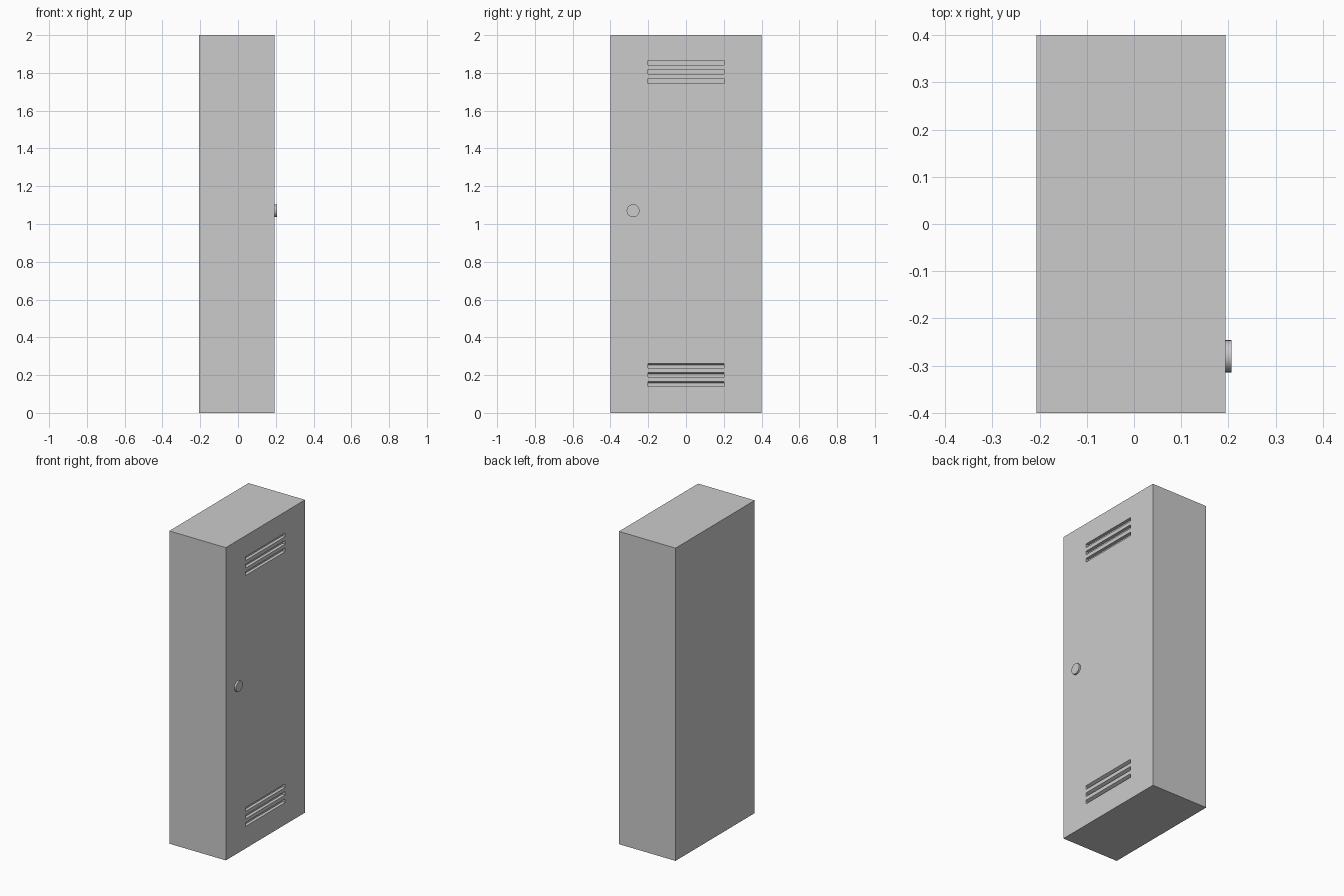
import bpy, bmesh, math

if "Cube" in bpy.data.objects:
    bpy.data.objects.remove(bpy.data.objects["Cube"])

X0, X1 = -0.206, 0.194
DEPTH = 0.02


def mesh_object(name, bm):
    bmesh.ops.recalc_face_normals(bm, faces=bm.faces[:])
    me = bpy.data.meshes.new(name)
    bm.to_mesh(me)
    bm.free()
    ob = bpy.data.objects.new(name, me)
    bpy.context.collection.objects.link(ob)
    return ob


def add_prism(bm, profile, y0, y1):
    # extrude an x,z profile along y
    face = bm.faces.new([bm.verts.new((x, y0, z)) for x, z in profile])
    ext = bmesh.ops.extrude_face_region(bm, geom=[face])["geom"]
    verts = [v for v in ext if isinstance(v, bmesh.types.BMVert)]
    bmesh.ops.translate(bm, verts=verts, vec=(0, y1 - y0, 0))


# cabinet body
bm = bmesh.new()
add_prism(bm, [(X0, 0), (X1, 0), (X1, 2), (X0, 2)], -0.4, 0.4)
body = mesh_object("cabinet_body", bm)

# recessed vent slots, three near the top and three near the bottom
bm = bmesh.new()
for base, taper in ((1.757, 0.0), (0.153, 0.008)):
    for i in range(3):
        z = base + i * 0.048
        lo, hi = z - 0.012, z + 0.012
        add_prism(bm, [(X1 + 0.02, lo), (X1 + 0.02, hi), (X1, hi),
                       (X1 - DEPTH, hi - taper), (X1 - DEPTH, lo)], -0.2, 0.2)
cutter = mesh_object("vent_slot_cutter", bm)
cutter.hide_render = True
cutter.hide_set(True)

mod = body.modifiers.new("vents", 'BOOLEAN')
mod.operation = 'DIFFERENCE'
mod.solver = 'EXACT'
mod.object = cutter

# round door knob
bpy.ops.mesh.primitive_cylinder_add(vertices=32, radius=0.034, depth=0.014,
                                    location=(0.199, -0.28, 1.07),
                                    rotation=(0, math.pi / 2, 0))
knob = bpy.context.object
knob.name = "door_knob"
bpy.ops.object.shade_smooth_by_angle()
